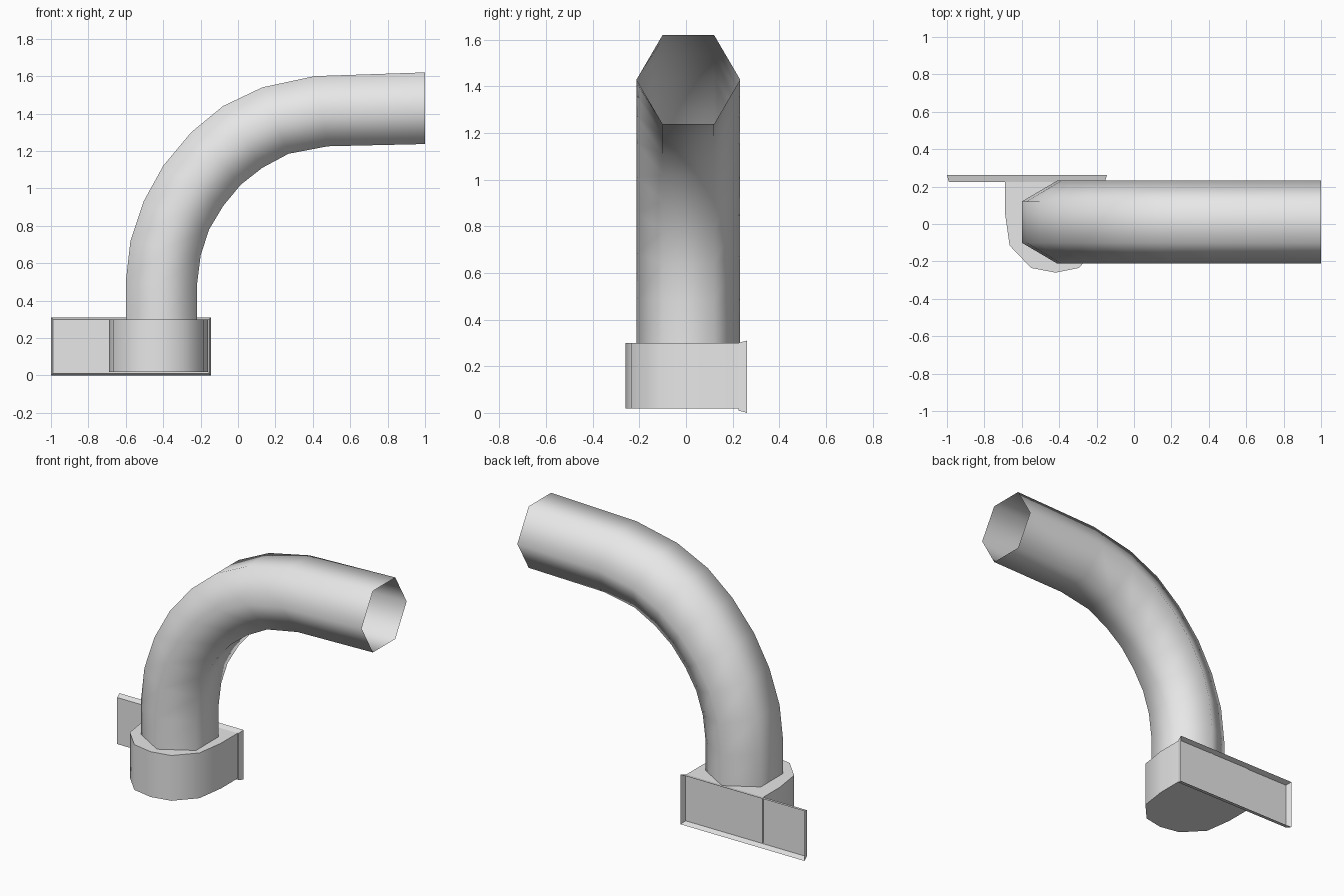
import bpy

if "Cube" in bpy.data.objects:
    bpy.data.objects.remove(bpy.data.objects["Cube"])

grey = bpy.data.materials.new("light_grey")
grey.diffuse_color = (0.8, 0.8, 0.8, 1)
grey.use_nodes = True
grey.node_tree.nodes["Principled BSDF"].inputs["Base Color"].default_value = grey.diffuse_color


def make(name, verts, faces, angle=None):
    me = bpy.data.meshes.new(name)
    me.from_pydata(verts, [], faces)
    me.materials.append(grey)
    ob = bpy.data.objects.new(name, me)
    bpy.context.collection.objects.link(ob)
    if angle:
        bpy.ops.object.select_all(action='DESELECT')
        ob.select_set(True)
        bpy.context.view_layer.objects.active = ob
        bpy.ops.object.shade_smooth_by_angle(angle=angle)
    return ob


def bridge(a, b, n):
    # quads between two rings of n vertices starting at a and b
    return [(a + i, a + (i + 1) % n, b + (i + 1) % n, b + i) for i in range(n)]


# Bent pipe: open hexagonal tube lofted between outer and inner bend lines
outer = [(-.60, .29), (-.60, .50), (-.575, .72), (-.505, .93), (-.40, 1.12),
         (-.25, 1.30), (-.08, 1.44), (.13, 1.54), (.41, 1.60), (1, 1.62)]
inner = [(-.22, .29), (-.22, .48), (-.20, .64), (-.155, .78), (-.08, .905),
         (.015, 1.02), (.13, 1.11), (.27, 1.185), (.48, 1.225), (1, 1.237)]
section = [(0, -.11), (.5, -.222), (1, -.11), (1, .11), (.5, .222), (0, .11)]
verts, faces = [], []
for k, (o, i) in enumerate(zip(outer, inner)):
    for t, y in section:
        verts.append((o[0] + (i[0] - o[0]) * t, .01 + y, o[1] + (i[1] - o[1]) * t))
    if k:
        faces += bridge(6 * k - 6, 6 * k, 6)
make("bent_pipe", verts, faces, 1.2)

# Collar: rounded outline extruded upward, closed top and bottom
outline = [(-.69, .23), (-.69, .06), (-.665, -.115), (-.55, -.235), (-.42, -.26),
           (-.295, -.235), (-.185, -.115), (-.16, .06), (-.16, .23)]
n = len(outline)
verts = [(x, y, z) for z in (.018, .30) for x, y in outline]
make("collar", verts, bridge(0, n, n) + [tuple(range(n - 1, -1, -1)),
                                         tuple(range(n, 2 * n))], 0.7)

# Wall bracket: shallow flared tray, open at the back
verts = []
for y, d in ((.225, .01), (.262, 0)):
    x0, x1, z0, z1 = -1 + d, -.145 - d, d, .31 - d
    verts += [(x0, y, z0), (x1, y, z0), (x1, y, z1), (x0, y, z1)]
make("wall_bracket", verts, [(0, 1, 2, 3)] + [f[::-1] for f in bridge(0, 4, 4)])
